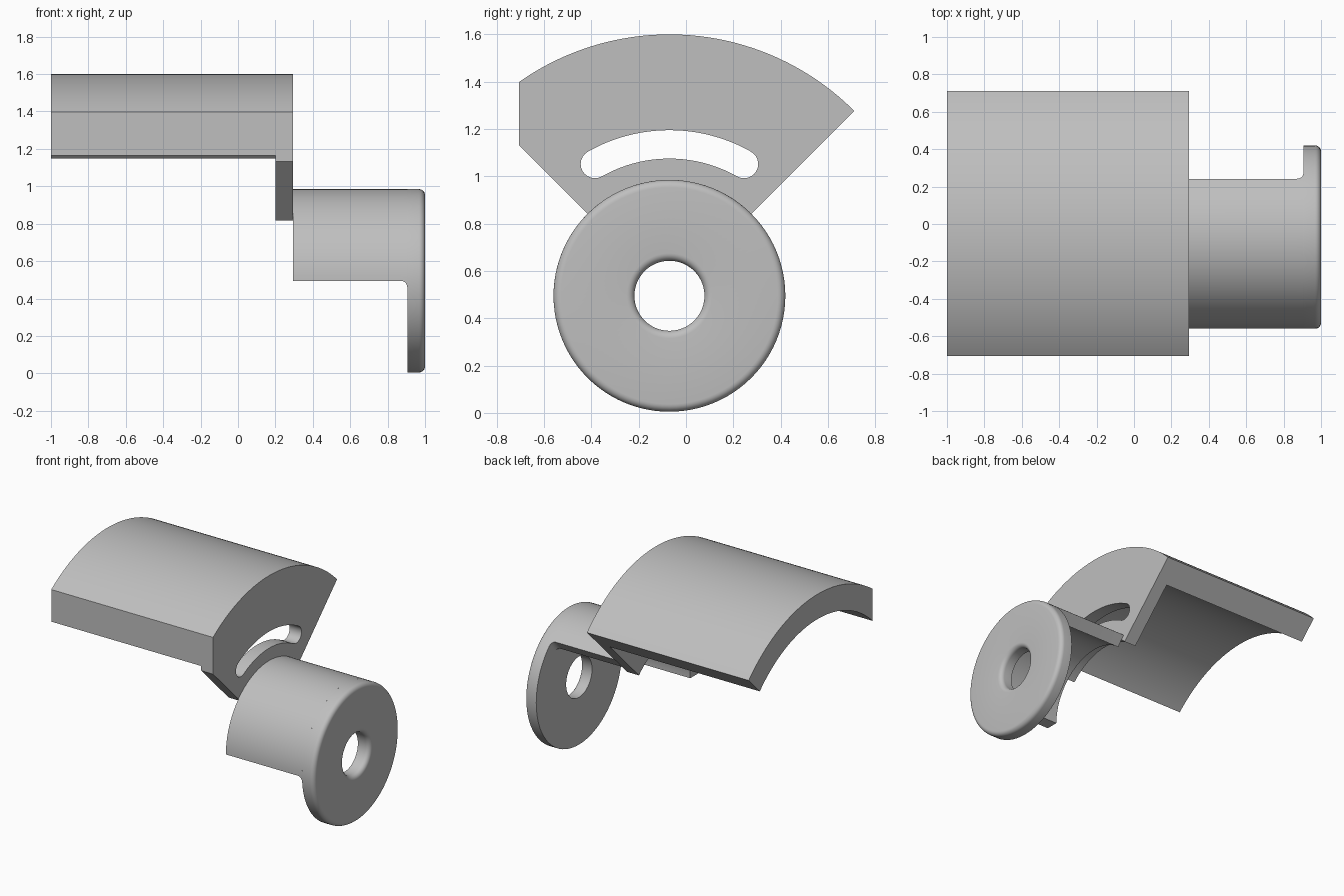
import bpy, bmesh
from math import sin, cos, asin, pi, radians

cube = bpy.data.objects.get("Cube")
if cube:
    bpy.data.objects.remove(cube, do_unlink=True)

# Shared axis of all arcs, running along x
CY, CZ = -0.07, 0.495
FRONT = -0.707          # flat front cut
R_TOP, R_HOOD, R_PLATE = 1.105, 0.925, 0.455
R_TUBE, R_BORE, R_HOLE = 0.49, 0.40, 0.148
X_BACK, X_IN, X_OUT, X_FLANGE, X_END = -1.0, 0.2, 0.295, 0.905, 1.0
SIDE = radians(45)

grey = bpy.data.materials.new("plain grey")
grey.use_nodes = True
grey.diffuse_color = (0.52, 0.52, 0.52, 1)
grey.node_tree.nodes["Principled BSDF"].inputs["Base Color"].default_value = grey.diffuse_color


def polar(r, a):
    """Point in the y-z plane, angle measured from straight up towards +y."""
    return CY + r * sin(a), CZ + r * cos(a)


def arc(r, a0, a1, n=48):
    return [polar(r, a0 + (a1 - a0) * i / n) for i in range(n + 1)]


def finish(name, bm):
    bmesh.ops.recalc_face_normals(bm, faces=bm.faces)
    mesh = bpy.data.meshes.new(name)
    bm.to_mesh(mesh)
    bm.free()
    mesh.materials.append(grey)
    ob = bpy.data.objects.new(name, mesh)
    bpy.context.collection.objects.link(ob)
    bpy.ops.object.select_all(action="DESELECT")
    ob.select_set(True)
    bpy.context.view_layer.objects.active = ob
    bpy.ops.object.shade_smooth_by_angle(angle=radians(35))
    return ob


def slab(name, loops, x0, x1):
    """Fill outlines (first outer, rest holes) and extrude along x."""
    bm = bmesh.new()
    edges = []
    for loop in loops:
        vs = [bm.verts.new((x0, y, z)) for y, z in loop]
        edges += [bm.edges.new((v, vs[i - 1])) for i, v in enumerate(vs)]
    bmesh.ops.triangle_fill(bm, edges=edges, use_beauty=True)
    ext = bmesh.ops.extrude_face_region(bm, geom=bm.faces[:], use_keep_orig=True)
    moved = [g for g in ext["geom"] if isinstance(g, bmesh.types.BMVert)]
    bmesh.ops.translate(bm, verts=moved, vec=(x1 - x0, 0, 0))
    return finish(name, bm)


def front_angle(r):
    """Angle at which an arc meets the flat front cut."""
    return -asin((CY - FRONT) / r)


def ring_faces(bm, rings, close):
    """Skin a list of closed sections."""
    n = len(rings[0])
    for k in range(len(rings) - (0 if close else 1)):
        a, b = rings[k], rings[(k + 1) % len(rings)]
        for i in range(n):
            j = (i + 1) % n
            bm.faces.new((a[i], a[j], b[j], b[i]))


# Curved hood
top_arc = arc(R_TOP, front_angle(R_TOP), SIDE)
slab("curved_hood", [top_arc + arc(R_HOOD, SIDE, front_angle(R_HOOD))], X_BACK, X_IN)

# End plate with curved slot
slot_r, slot_w, slot_a = 0.64, 0.06, radians(29.5)
slot = arc(slot_r + slot_w, -slot_a, slot_a)
for end, inner in ((1, arc(slot_r - slot_w, slot_a, -slot_a)), (-1, [])):
    y, z = polar(slot_r, end * slot_a)
    start = slot_a if end == 1 else -slot_a + pi
    for i in range(1, 12):
        t = start + pi * i / 12
        slot.append((y + slot_w * sin(t), z + slot_w * cos(t)))
    slot += inner
corner = (FRONT, CZ + CY - FRONT)
slab("slotted_end_plate", [top_arc + arc(R_PLATE, SIDE, -SIDE) + [corner], slot], X_IN, X_OUT)

# Half tube joining plate and flange, its edges flaring into the flange
bm = bmesh.new()
flare = 0.035
rows = [(X_OUT, 0)] + [(X_FLANGE - flare + flare * sin(t), flare * (1 - cos(t)))
                       for t in (pi / 2 * i / 6 for i in range(7))]
sections = []
for x, grow in rows:
    a0 = -pi / 2 - grow / R_TUBE
    a1 = radians(39.5) + grow / R_TUBE
    outline = arc(R_TUBE, a0, a1) + arc(R_BORE, a1, a0)
    sections.append([bm.verts.new((x, y, z)) for y, z in outline])
ring_faces(bm, sections, False)
# End cap towards the plate, as quads across the wall
first, m = sections[0], len(sections[0])
for i in range(m // 2 - 1):
    bm.faces.new((first[i], first[i + 1], first[m - 2 - i], first[m - 1 - i]))
finish("half_tube", bm)

# Round flange with rounded outer rim and rounded hole mouth
rim = 0.032
quarter = [pi / 2 * i / 6 for i in range(7)]
profile = [(X_FLANGE, R_HOLE), (X_FLANGE, R_TUBE)]
profile += [(X_END - rim + rim * sin(t), R_TUBE - rim + rim * cos(t)) for t in quarter]
profile += [(X_END - rim + rim * cos(t), R_HOLE + rim - rim * sin(t)) for t in quarter]
bm = bmesh.new()
sections = []
for k in range(96):
    a = 2 * pi * k / 96
    sections.append([bm.verts.new((x, *polar(r, a))) for x, r in profile])
ring_faces(bm, sections, True)
finish("round_flange", bm)
